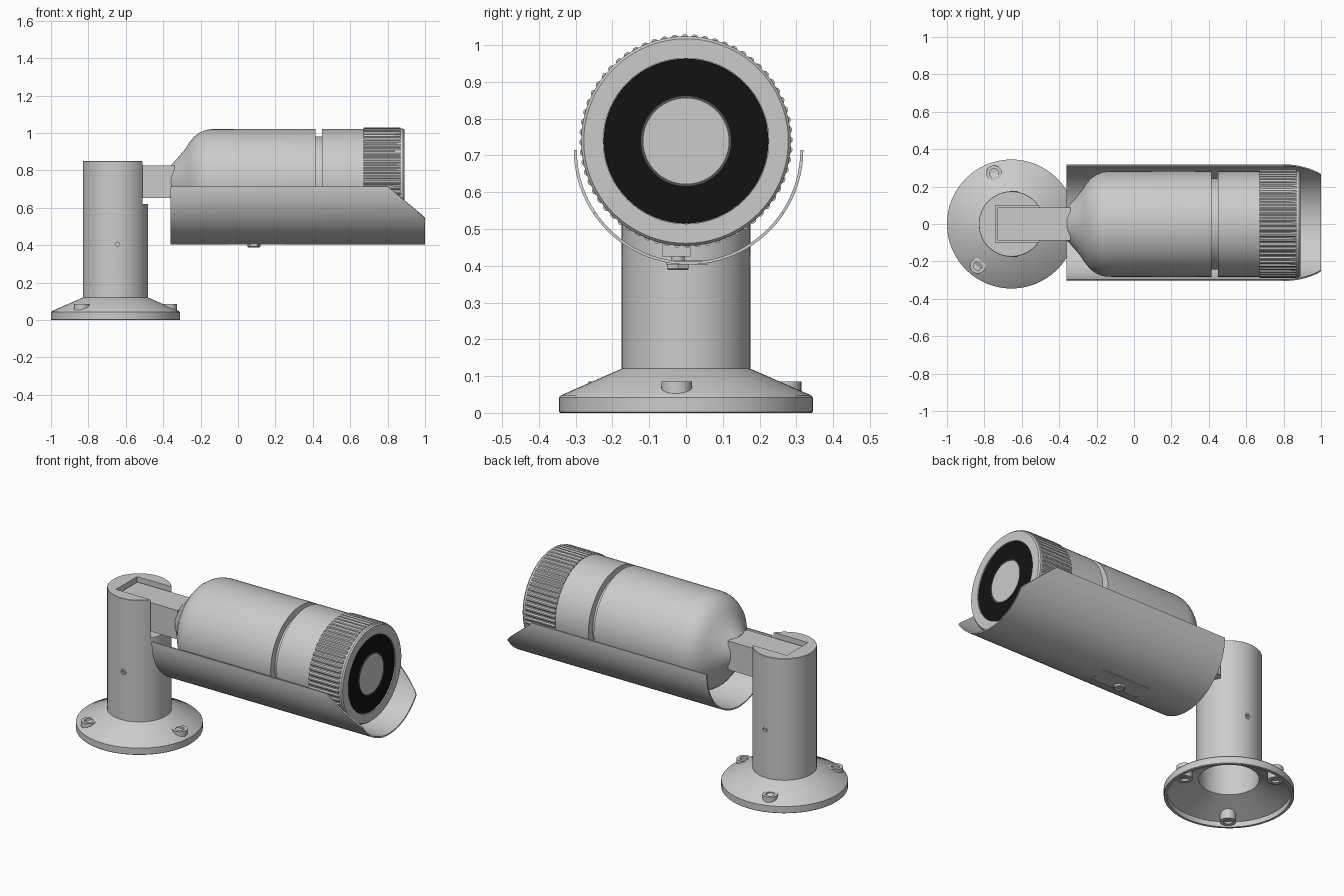
import bpy, bmesh
from math import cos, sin, pi, radians, sqrt

if "Cube" in bpy.data.objects:
    bpy.data.objects.remove(bpy.data.objects["Cube"])

PX = -0.655          # post axis
CZ = 0.739           # camera axis height


def finish(name, bm, mat=None, smooth=True):
    bmesh.ops.remove_doubles(bm, verts=bm.verts, dist=1e-5)
    bmesh.ops.recalc_face_normals(bm, faces=bm.faces)
    me = bpy.data.meshes.new(name)
    bm.to_mesh(me)
    bm.free()
    ob = bpy.data.objects.new(name, me)
    bpy.context.collection.objects.link(ob)
    if mat:
        me.materials.append(mat)
    if smooth:
        shade(ob)
    return ob


def shade(ob):
    bpy.ops.object.select_all(action='DESELECT')
    ob.select_set(True)
    bpy.context.view_layer.objects.active = ob
    bpy.ops.object.shade_smooth_by_angle(angle=radians(30))


def lathe(name, prof, loc, axis='Z', n=64, teeth=0, mat=None, smooth=True):
    """Revolve a closed (radius, height) profile; teeth = groove depth."""
    bm = bmesh.new()
    rings = []
    for i in range(n):
        a = 2 * pi * i / n
        d = teeth if i % 4 > 1 else 0
        ring = []
        for r, h in prof:
            u, v = max(r - d, 0) * cos(a), max(r - d, 0) * sin(a)
            p = {'X': (h, u, v), 'Y': (u, h, v), 'Z': (u, v, h)}[axis]
            ring.append(bm.verts.new([p[k] + loc[k] for k in range(3)]))
        rings.append(ring)
    m = len(prof)
    for i in range(n):
        A, B = rings[i], rings[(i + 1) % n]
        for j in range(m):
            k = (j + 1) % m
            if prof[j][0] == 0 and prof[k][0] == 0:
                continue
            bm.faces.new((A[j], A[k], B[k], B[j]))
    return finish(name, bm, mat, smooth)


def box(name, lo, hi):
    bm = bmesh.new()
    bmesh.ops.create_cube(bm, size=1)
    for v in bm.verts:
        v.co = [(lo[k] + hi[k]) / 2 + v.co[k] * (hi[k] - lo[k]) for k in range(3)]
    return finish(name, bm, smooth=False)


def cut(ob, cutter):
    mod = ob.modifiers.new("cut", 'BOOLEAN')
    mod.operation, mod.object, mod.solver = 'DIFFERENCE', cutter, 'EXACT'
    bpy.context.view_layer.objects.active = ob
    bpy.ops.object.modifier_apply(modifier=mod.name)
    bpy.data.objects.remove(cutter)
    shade(ob)


black = bpy.data.materials.new("black")
black.diffuse_color = (0.006, 0.006, 0.006, 1)
black.use_nodes = True
black.node_tree.nodes["Principled BSDF"].inputs["Base Color"].default_value = black.diffuse_color
dark = bpy.data.materials.new("dark_grey")
dark.diffuse_color = (0.08, 0.08, 0.08, 1)
dark.use_nodes = True
dark.node_tree.nodes["Principled BSDF"].inputs["Base Color"].default_value = dark.diffuse_color

# Flange: hollow cone with rim
lathe("base_flange", [(.175, .12), (.34, .048), (.345, .042), (.345, .003), (.342, 0),
                      (.328, 0), (.328, .03), (.16, .1)], (PX, 0, 0))

# Post: tube with solid top, slotted towards the camera
post = lathe("post", [(0, .85), (.173, .85), (.175, .848), (.175, .1), (.16, .1),
                      (.16, .6), (0, .6)], (PX, 0, 0))
cut(post, box("slot_cutter", (-.74, -.1, .62), (-.4, .1, .95)))

# Set screws on the post and mounting bosses on the flange
for s, side in ((-1, "front"), (1, "back")):
    y = s * .172
    cut(post, lathe("hole_cutter", [(0, -.03), (.02, -.03), (.02, .03), (0, .03)],
                    (PX + .012, y, .405), 'Y', 24))
    lathe("set_screw_" + side, [(.02, s * .004), (.02, -s * .02), (0, -s * .02), (0, -s * .008),
                                (.011, -s * .008), (.011, s * .004)],
          (PX + .012, y, .405), 'Y', 24)
for i, a in enumerate((109, 231, -5)):
    a = radians(a)
    lathe(f"flange_screw_{i}", [(.042, .008), (.042, .085), (.024, .085), (.024, .07),
                                (0, .07), (0, .02), (.022, .02), (.022, .008)],
          (PX + .287 * cos(a), .287 * sin(a), 0), n=32)

# Arm between post and camera
box("arm", (-.73, -.088, .652), (-.34, .088, .825))

# Camera body, groove neck and front barrel
C = (0, 0, CZ)
lathe("camera_body", [(0, -.357), (.09, -.357), (.125, -.325), (.172, -.285), (.21, -.26),
                      (.243, -.233), (.264, -.203), (.277, -.172), (.282, -.14),
                      (.283, .415), (0, .415)], C, 'X', 80)
lathe("groove_neck", [(0, .40), (.243, .40), (.243, .46), (0, .46)], C, 'X', 80)
lathe("front_barrel", [(0, .45), (.283, .45), (.283, .68), (0, .68)], C, 'X', 80)

# Knurled grip ring and front lip
lathe("grip_ring", [(.24, .67), (.29, .67), (.29, .87), (.24, .87)], C, 'X', 256,
      teeth=.006, smooth=False)
lathe("front_lip", [(0, .66), (.28, .66), (.285, .868), (.285, .882), (.278, .89),
                    (.225, .89), (.225, .878), (0, .878)], C, 'X', 80)

# Black face ring, lens tube and lens
lathe("face_ring", [(.224, .87), (.224, .884), (.12, .884), (.12, .87)], C, 'X', 64, mat=black)
lathe("lens_rim", [(.124, .87), (.124, .889), (.116, .889), (.116, .87)], C, 'X', 64, mat=dark)
lathe("lens", [(0, .87), (.116, .87), (.116, .886), (0, .886)], C, 'X', 64)

# Shield: half pipe below the camera with slanted front corners
bm = bmesh.new()
N, YC, ZC, RO, RI = 48, .007, .715, .312, .304
rows = []
for i in range(N + 1):
    a = pi + pi * i / N
    z = ZC + RO * sin(a)
    xf = 1 if z < .545 else 1 - .2 * (z - .545) / (ZC - .545)
    rows.append([bm.verts.new((x, YC + r * cos(a), ZC + r * sin(a)))
                 for x, r in ((-.36, RO), (xf, RO), (xf, RI), (-.36, RI))])
for A, B in zip(rows, rows[1:]):
    for j in range(4):
        k = (j + 1) % 4
        bm.faces.new((A[j], A[k], B[k], B[j]))
bm.faces.new(rows[0])
bm.faces.new(rows[-1])
finish("shield", bm)

# Shield mounting: spacer, flat pad and bolt
box("shield_spacer", (.03, -.065, .425), (.14, .012, .47))
box("shield_pad", (-.06, -.055, .403), (.25, .06, .414))
B = (.085, -.022, 0)
lathe("bolt_shank", [(0, .395), (.018, .395), (.018, .44), (0, .44)], B, n=24)
lathe("bolt_head", [(0, .388), (.03, .388), (.034, .392), (.034, .404), (0, .404)], B, n=6,
      smooth=False)
